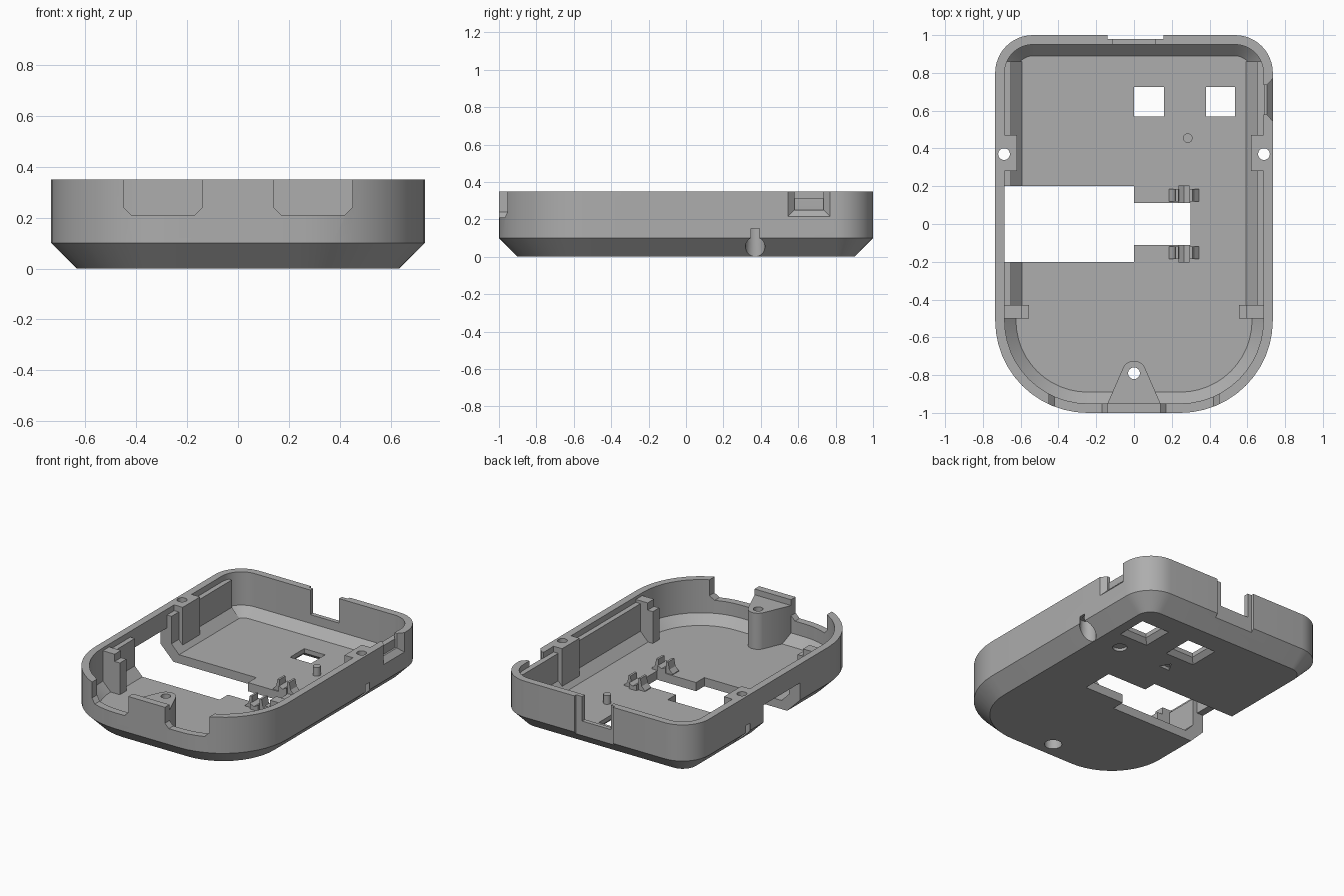
import bpy, bmesh, math
from mathutils import Vector

if "Cube" in bpy.data.objects:
    bpy.data.objects.remove(bpy.data.objects["Cube"])

grey = bpy.data.materials.new("plain grey")
grey.use_nodes = True
grey.diffuse_color = (0.42, 0.42, 0.42, 1)
grey.node_tree.nodes["Principled BSDF"].inputs["Base Color"].default_value = grey.diffuse_color

W, L, H = 0.735, 1.0, 0.35
FLOOR = 0.06
cutters = []


def loft(name, rings):
    """Closed solid through rings of equal length."""
    bm = bmesh.new()
    loops = [[bm.verts.new(p) for p in ring] for ring in rings]
    n = len(loops[0])
    for a, b in zip(loops, loops[1:]):
        for i in range(n):
            j = (i + 1) % n
            bm.faces.new((a[i], a[j], b[j], b[i]))
    bm.faces.new(loops[0])
    bm.faces.new(loops[-1])
    bmesh.ops.recalc_face_normals(bm, faces=bm.faces)
    mesh = bpy.data.meshes.new(name)
    bm.to_mesh(mesh)
    bm.free()
    mesh.materials.append(grey)
    obj = bpy.data.objects.new(name, mesh)
    bpy.context.collection.objects.link(obj)
    return obj


def prism(name, pts, axis, lo, hi):
    """Extrude a 2D profile along x, y or z."""
    place = {"x": lambda a, b, d: (d, a, b), "y": lambda a, b, d: (a, d, b),
             "z": lambda a, b, d: (a, b, d)}[axis]
    return loft(name, [[place(a, b, d) for a, b in pts] for d in (lo, hi)])


def rect(x0, x1, y0, y1):
    return [(x0, y0), (x1, y0), (x1, y1), (x0, y1)]


def box(name, x0, x1, y0, y1, z0, z1):
    return prism(name, rect(x0, x1, y0, y1), "z", z0, z1)


def arc(cx, cy, r, start, end, n=12):
    angles = [math.radians(start + (end - start) * i / n) for i in range(n + 1)]
    return [(cx + r * math.cos(t), cy + r * math.sin(t)) for t in angles]


def cylinder(name, x, y, r, z0, z1):
    return prism(name, arc(x, y, r, 0, 360, 32)[:-1], "z", z0, z1)


def cutter(obj):
    obj.hide_render = True
    cutters.append(obj)
    return obj


def outline(inset, z):
    """Rounded tray outline, wide front corners and tight back corners."""
    pts = []
    for sx, sy, r, start in ((1, 1, 0.2, 0), (-1, 1, 0.2, 90),
                             (-1, -1, 0.49, 180), (1, -1, 0.49, 270)):
        pts += arc(sx * (W - r), sy * (L - r), r - inset, start, start + 90)
    return [(x, y, z) for x, y in pts]


def cut(obj, tools):
    bpy.context.view_layer.objects.active = obj
    for tool in tools:
        mod = obj.modifiers.new("cut", "BOOLEAN")
        mod.operation = "DIFFERENCE"
        mod.solver = "EXACT"
        mod.object = tool
        bpy.ops.object.modifier_apply(modifier=mod.name)


# Tray shell with chamfered base
shell = loft("tray_shell", [outline(0.1, 0), outline(0, 0.1), outline(0, H),
                            outline(0.05, H), outline(0.05, 0.12), outline(0.11, FLOOR)])
parts = [shell]

# Screw holes with counterbores
screw_cuts = []
for x, y, head, depth in ((-0.688, 0.37, 0.052, 0.15), (0.688, 0.37, 0.052, 0.15),
                          (0, -0.79, 0.055, 0.1)):
    screw_cuts.append(cutter(cylinder("screw_hole_cutter", x, y, 0.031, -0.1, 0.5)))
    screw_cuts.append(cutter(cylinder("screw_head_cutter", x, y, head, -0.1, depth)))

# Large side opening and its narrower extension
bay = cutter(box("bay_cutter", -0.685, 0, -0.2, 0.2, -0.1, 0.5))
wall_gap = cutter(box("wall_gap_cutter", -0.9, -0.6, -0.2, 0.2, -0.1, 0.22))
slot = cutter(box("slot_cutter", -0.1, 0.3, -0.11, 0.11, -0.1, 0.2))
shell_cuts = screw_cuts + [bay, wall_gap, slot]

# Floor windows, flared underneath
for x0, x1 in ((0, 0.16), (0.38, 0.535)):
    rings = [[(x, y, z) for x, y in rect(x0 - g, x1 + g, 0.57 - g, 0.725 + g)]
             for g, z in ((0.04, -0.01), (0, 0.03), (0, 0.2))]
    shell_cuts.append(cutter(loft("window_cutter", rings)))

# Front wall notches
for s in (-1, 1):
    pts = [(0.14, 0.5), (0.14, 0.24), (0.17, 0.21), (0.42, 0.21), (0.45, 0.24), (0.45, 0.5)]
    shell_cuts.append(cutter(prism("front_notch_cutter", [(s * a, b) for a, b in pts],
                                   "y", -1.1, -0.85)))

# Back wall recess and notch
shell_cuts.append(cutter(box("back_recess_cutter", -0.14, 0.155, 0.98, 1.1, -0.1, 0.5)))
shell_cuts.append(cutter(box("back_notch_cutter", -0.11, 0.11, 0.9, 1.1, 0.18, 0.5)))

# Left side port, tapering inward
port = [[(x, y, z) for y, z in rect(0.58 - g, 0.735 + g, 0.25 - g, 0.5)]
        for x, g in ((0.6, 0), (0.703, 0), (0.735, 0.035), (0.76, 0.035))]
shell_cuts.append(cutter(loft("port_cutter", port)))

# Shallow marks engraved under the floor
shell_cuts.append(cutter(cylinder("round_mark_cutter", 0.46, 0.41, 0.045, -0.1, 0.02)))
shell_cuts.append(cutter(prism("arrow_mark_cutter", [(0.04, 0.39), (0.12, 0.39), (0.08, 0.46)],
                               "z", -0.1, 0.02)))
cut(shell, shell_cuts)

# Inner side rails, screw bosses and stepped stops
for s, side in ((-1, "right"), (1, "left")):
    profile = [(0.59, 0.058), (0.65, 0.12), (0.65, 0.31), (0.69, 0.31), (0.69, 0.11), (0.675, 0.058)]
    rail = prism(side + "_rail", [(s * a, b) for a, b in profile], "y", -0.44, 0.86)
    cut(rail, screw_cuts[:4] + [bay, wall_gap])
    boss = box(side + "_screw_boss", *sorted((s * 0.62, s * 0.688)), 0.28, 0.47, FLOOR, H)
    cut(boss, screw_cuts[:4])
    stop = box(side + "_stop", *sorted((s * 0.595, s * 0.69)), -0.5, -0.43, 0.058, 0.33)
    step = box(side + "_stop_step", *sorted((s * 0.555, s * 0.6)), -0.5, -0.43, 0.058, 0.28)
    parts += [rail, boss, stop, step]

# Front screw boss
tip = arc(0, -0.79, 0.065, 30, 150)
front_boss = prism("front_screw_boss", [(-0.14, -0.955), (-0.14, -0.95), *tip[::-1],
                                        (0.14, -0.95), (0.14, -0.955)], "z", 0.058, 0.31)
cut(front_boss, screw_cuts[4:])
parts.append(front_boss)

# Pivot cradles beside the slot and locating pin
for s in (-1, 1):
    ys = sorted((s * 0.11, s * 0.205))
    parts.append(prism("cradle_post", [(0.235, 0.05), (0.295, 0.05), (0.295, 0.1),
                                       (0.265, 0.085), (0.235, 0.1)], "y", *ys))
    for d in (-1, 1):
        arm = [(0.025, 0.05), (0.03, 0.14), (0.045, 0.14), (0.055, 0.09), (0.08, 0.065), (0.08, 0.05)]
        parts.append(prism("cradle_arm", [(0.265 + d * a, b) for a, b in arm],
                           "y", *sorted((s * 0.118, s * 0.185))))
parts.append(cylinder("locating_pin", 0.285, 0.455, 0.025, 0.05, 0.12))

for tool in cutters:
    bpy.data.objects.remove(tool)

# Smooth curved walls, keep hard edges
bpy.ops.object.select_all(action="DESELECT")
for part in parts:
    part.select_set(True)
bpy.context.view_layer.objects.active = shell
bpy.ops.object.shade_smooth_by_angle(angle=math.radians(25))
